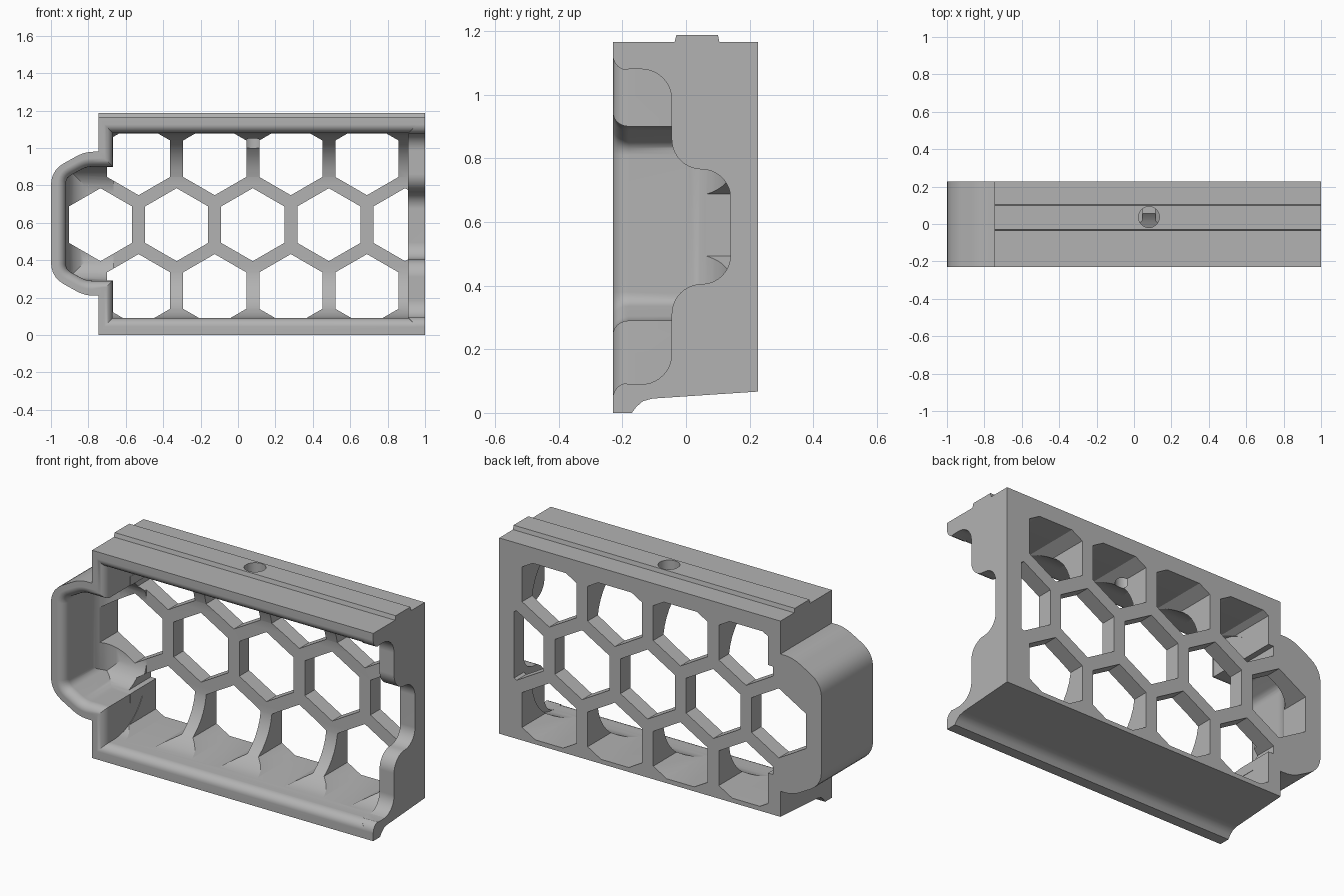
import bpy, bmesh, math
from mathutils import Vector

cube = bpy.data.objects.get("Cube")
if cube:
    bpy.data.objects.remove(cube, do_unlink=True)

grey = bpy.data.materials.new("plain grey")
grey.use_nodes = True
GREY = (0.45, 0.45, 0.45, 1)
grey.diffuse_color = GREY
grey.node_tree.nodes["Principled BSDF"].inputs["Base Color"].default_value = GREY

MID = 0.585      # height of the mirror line of the cavity
FLOOR = 0.09     # cavity floor
DEEP = 0.14      # front of the lattice
FRONT, BACK = -0.23, 0.227


def loft(name, *stacks):
    """Solid from one or more stacks of matching rings, capped at both ends."""
    bm = bmesh.new()
    for rings in stacks:
        loops = [[bm.verts.new(p) for p in ring] for ring in rings]
        n = len(loops[0])
        for a, b in zip(loops, loops[1:]):
            for i in range(n):
                j = (i + 1) % n
                bm.faces.new((a[i], a[j], b[j], b[i]))
        bm.faces.new(loops[0])
        bm.faces.new(loops[-1])
    bmesh.ops.recalc_face_normals(bm, faces=bm.faces)
    mesh = bpy.data.meshes.new(name)
    bm.to_mesh(mesh)
    bm.free()
    mesh.materials.append(grey)
    ob = bpy.data.objects.new(name, mesh)
    bpy.context.collection.objects.link(ob)
    return ob


def along_x(name, prof, x0, x1):
    return loft(name, [[(x, y, z) for y, z in prof] for x in (x0, x1)])


def ring_y(pts, y):
    return [(x, y, z) for x, z in pts]


def combine(target, tool, op):
    """Apply a boolean and discard the tool."""
    mod = target.modifiers.new("cut", 'BOOLEAN')
    mod.operation, mod.solver, mod.object = op, 'EXACT', tool
    deps = bpy.context.evaluated_depsgraph_get()
    mesh = bpy.data.meshes.new_from_object(target.evaluated_get(deps))
    target.modifiers.clear()
    target.data = mesh
    bpy.data.objects.remove(tool, do_unlink=True)


def arc(cx, cy, r, a0, a1, n=10):
    angles = [math.radians(a0 + (a1 - a0) * i / n) for i in range(n + 1)]
    return [(cx + r * math.cos(a), cy + r * math.sin(a)) for a in angles]


def rounded(pts, radii, n=5):
    """Replace polygon corners that have a radius by short curves."""
    out = []
    for i, (p, r) in enumerate(zip(pts, radii)):
        p = Vector(p)
        if not r:
            out.append(tuple(p))
            continue
        a = p + (Vector(pts[i - 1]) - p).normalized() * r
        b = p + (Vector(pts[(i + 1) % len(pts)]) - p).normalized() * r
        for k in range(n + 1):
            t = k / n
            out.append(tuple(a * (1 - t) ** 2 + p * (2 * t * (1 - t)) + b * t * t))
    return out


def offset(pts, d):
    """Grow a counter-clockwise polygon by d with mitred corners."""
    out = []
    for i, p in enumerate(pts):
        p, q, s = Vector(p), Vector(pts[i - 1]), Vector(pts[(i + 1) % len(pts)])
        e, f = (p - q).normalized(), (s - p).normalized()
        n1, n2 = Vector((e.y, -e.x)), Vector((f.y, -f.x))
        out.append(tuple(p + (n1 + n2) * (d / (1 + n1.dot(n2)))))
    return out


def mirrored(half):
    return half + [(y, 2 * MID - z) for y, z in reversed(half)]


# main block with foot lip and top ridge
frame = along_x("lattice_frame", [
    (FRONT, 0), (-0.17, 0), (-0.155, 0.02), (-0.135, 0.037), (-0.105, 0.045),
    (BACK, 0.067), (BACK, 1.165), (0.105, 1.165), (0.1, 1.188), (-0.03, 1.188),
    (-0.036, 1.165), (FRONT, 1.165)], -0.745, 1)

# side bulge
bulge = rounded([(-0.71, 0.21), (-0.71, 0.98), (-0.82, 0.98), (-1, 0.88),
                 (-1, 0.31), (-0.82, 0.21)], [0, 0, 0.05, 0.08, 0.08, 0.05])
combine(frame, loft("bulge", [ring_y(bulge, FRONT), ring_y(bulge, BACK)]), 'UNION')

# cavity with a rounded front rim
inner = rounded([(0.91, FLOOR), (0.91, 1.08), (-0.67, 1.08), (-0.67, 0.9),
                 (-0.81, 0.9), (-0.92, 0.84), (-0.92, 0.35), (-0.81, 0.29),
                 (-0.67, 0.29), (-0.67, FLOOR)],
                [0, 0, 0, 0, 0.03, 0.03, 0.03, 0.03, 0, 0])
rings = [ring_y(offset(inner, 0.045), -0.26)]
for y, rise in arc(-0.18, 0, 0.05, 180, 90, 6):
    rings.append(ring_y(offset(inner, 0.045 - rise * 0.9), y))
rings.append(ring_y(inner, DEEP))
cavity = loft("cavity", rings)


def fillet(r, low):
    """Corner strip outline in depth and height, above a floor at low."""
    return arc(DEEP - r, low + r, r, -90, 0) + [
        (DEEP + 0.05, low + r), (DEEP + 0.05, low - 0.05), (DEEP - r, low - 0.05)]


# curved corners of the cavity, main part then bulge
for r, low, high, x0, x1 in ((0.28, FLOOR, 1.08, -0.68, 1.1),
                             (0.14, 0.29, 0.9, -1.1, -0.665)):
    strip = fillet(r, low)
    combine(cavity, along_x("low_fillet", strip, x0, x1), 'DIFFERENCE')
    strip = [(y, low + high - z) for y, z in strip]
    combine(cavity, along_x("high_fillet", strip, x0, x1), 'DIFFERENCE')
side = fillet(0.14, -0.92)
combine(cavity, loft("side_fillet", [[(x, y, z) for y, x in side]
                                     for z in (0.2, 1)]), 'DIFFERENCE')
combine(frame, cavity, 'DIFFERENCE')

# shaped opening in the end wall
half = [(-0.3, 0.045)] + arc(-0.18, 0.045, 0.05, 180, 90, 6)[:-1]
half += [(-0.18, FLOOR)] + arc(-0.14, 0.185, 0.095, -90, 0)
half += arc(0.05, 0.31, 0.095, 180, 90) + arc(0.05, 0.495, 0.09, -90, 0)
combine(frame, along_x("end_opening", mirrored(half), 0.905, 1.1), 'DIFFERENCE')

# honeycomb holes, limited to the cavity outline
PITCH, HEX_R = 0.407, 0.195
stacks = []
for row in (-1, 0, 1):
    for col in range(5 if row == 0 else 4):
        cx = -0.735 + PITCH * (col + abs(row) / 2)
        cz = 0.59 + row * PITCH * math.sqrt(3) / 2
        hexagon = arc(cx, cz, HEX_R, 30, 330, 5)
        stacks.append([ring_y(hexagon, -0.17), ring_y(hexagon, 0.4)])
holes = loft("honeycomb", *stacks)
clip = offset(inner, -0.002)
combine(holes, loft("limit", [ring_y(clip, -0.16), ring_y(clip, 0.3)]), 'INTERSECT')
combine(frame, holes, 'DIFFERENCE')

# round hole through the top
circle = arc(0.08, 0.037, 0.056, 0, 345, 23)
combine(frame, loft("top_hole", [[(x, y, z) for x, y in circle]
                                 for z in (1.0, 1.3)]), 'DIFFERENCE')

# smooth curved walls, keep sharp edges
bpy.ops.object.select_all(action='DESELECT')
frame.select_set(True)
bpy.context.view_layer.objects.active = frame
bpy.ops.object.shade_smooth_by_angle(angle=math.radians(30))
weighted = frame.modifiers.new("even shading", 'WEIGHTED_NORMAL')
weighted.keep_sharp = True
